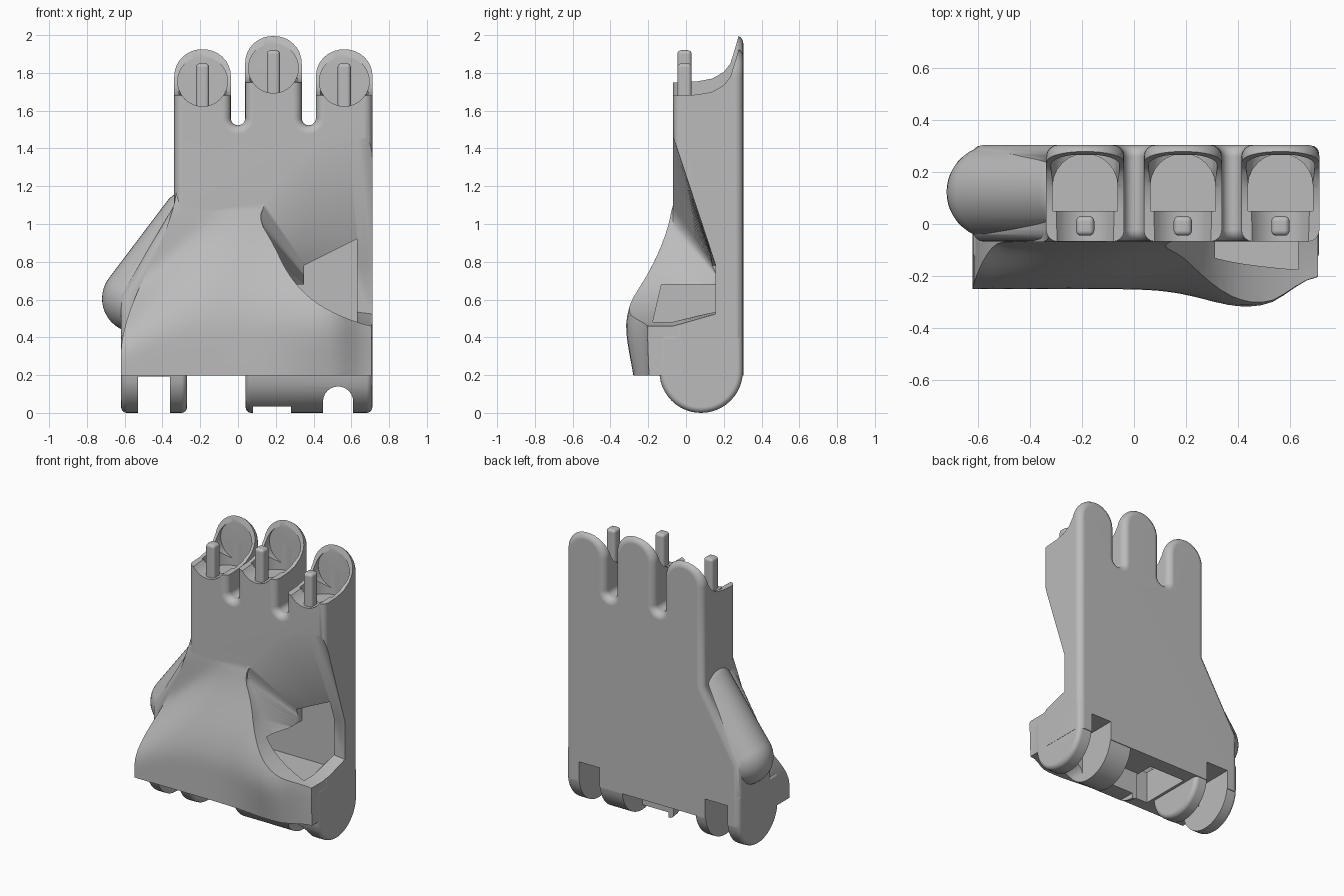
import bpy, bmesh
from math import sin, cos, pi, exp
from mathutils import Matrix, Vector

if "Cube" in bpy.data.objects:
    bpy.data.objects.remove(bpy.data.objects["Cube"], do_unlink=True)

grey = bpy.data.materials.new("plain grey")
grey.use_nodes = True
grey.diffuse_color = (0.5, 0.5, 0.5, 1)
grey.node_tree.nodes["Principled BSDF"].inputs["Base Color"].default_value = (0.5, 0.5, 0.5, 1)


def finish(name, bm, bevel=0):
    bmesh.ops.recalc_face_normals(bm, faces=bm.faces)
    if bevel:
        sharp = [e for e in bm.edges if e.calc_face_angle(0) > 1]
        bmesh.ops.bevel(bm, geom=sharp, offset=bevel, segments=4, profile=0.5,
                        affect='EDGES', clamp_overlap=False)
        bmesh.ops.recalc_face_normals(bm, faces=bm.faces)
    mesh = bpy.data.meshes.new(name)
    bm.to_mesh(mesh)
    bm.free()
    mesh.materials.append(grey)
    obj = bpy.data.objects.new(name, mesh)
    bpy.context.collection.objects.link(obj)
    return obj


def loft(name, rings, bevel=0):
    bm = bmesh.new()
    rows = [[bm.verts.new(p) for p in ring] for ring in rings]
    n = len(rows[0])
    for a, b in zip(rows, rows[1:]):
        for i in range(n):
            j = (i + 1) % n
            bm.faces.new((a[i], a[j], b[j], b[i]))
    bm.faces.new(rows[0])
    bm.faces.new(rows[-1])
    return finish(name, bm, bevel)


def prism_x(name, profile, x0, x1, bevel=0):
    return loft(name, [[(x, y, z) for y, z in profile] for x in (x0, x1)], bevel)


def prism_y(name, profile, y0, y1, bevel=0):
    return loft(name, [[(x, y, z) for x, z in profile] for y in (y0, y1)], bevel)


def box(name, x0, x1, y0, y1, z0, z1, bevel=0):
    return prism_x(name, [(y0, z0), (y1, z0), (y1, z1), (y0, z1)], x0, x1, bevel)


def arc(cx, cz, r, a0, a1, n):
    return [(cx + r * cos(a0 + (a1 - a0) * i / n), cz + r * sin(a0 + (a1 - a0) * i / n))
            for i in range(n + 1)]


def rounded(points, times=2):
    # Corner cutting turns a coarse closed outline into a smooth one
    for _ in range(times):
        cut = []
        for p, q in zip(points, points[1:] + points[:1]):
            p, q = Vector(p), Vector(q)
            cut += [tuple(p.lerp(q, 0.25)), tuple(p.lerp(q, 0.75))]
        points = cut
    return points


def combine(target, tool, operation):
    mod = target.modifiers.new(operation, 'BOOLEAN')
    mod.operation = operation
    mod.solver = 'EXACT'
    mod.object = tool
    bpy.context.view_layer.objects.active = target
    bpy.ops.object.modifier_apply(modifier=mod.name)
    bpy.data.objects.remove(tool, do_unlink=True)


def smooth(t):
    t = max(0, min(1, t))
    return t * t * (3 - 2 * t)


# Palm plate with three round-topped finger stumps
fingers = [(-0.1875, 0), (0.1875, 0.07), (0.5625, 0)]
outline = [(0.7125, 0.1)]
for i in (2, 1, 0):
    cx, up = fingers[i]
    outline += arc(cx, 1.78 + up, 0.15, 0, pi, 16)
    if i:
        outline += arc(cx - 0.1875, 1.56, 0.0375, 0, -pi, 10)
outline += [(-0.3375, 1.1), (-0.62, 0.62), (-0.62, 0.1)]
palm = prism_y("palm", outline, -0.068, 0.304, 0.045)

# Bulging front shell, fading into the plate at the top and over the left edge
rings = []
for k in range(27):
    z = 0.15 + 0.046 * k
    left = -0.62 + 0.3 * smooth((z - 0.3) / 0.95)
    row = []
    for i in range(31):
        u = i / 30
        x = left + (0.706 - left) * u
        edge = max(0, 1 - u / 0.4) ** 2
        top, low = 1.16 - 0.46 * edge, 0.42 - 0.14 * edge
        y = -0.07 - 0.18 * smooth((top - z) / (top - low)) + 0.03 * smooth((z - 1.05) / 0.2)
        y -= 0.07 * exp(-((x - 0.43) / 0.22) ** 2 - ((z - 0.5) / 0.32) ** 2)
        y += 0.06 * smooth((x - 0.5) / 0.2) * smooth((1.1 - z) / 0.5)
        row.append((x, y, z))
    rings.append(row + [(0.706, 0.1, z), (left, 0.1, z)])
combine(palm, loft("front_shell", rings), 'UNION')
combine(palm, box("base_trim", -0.9, 0.9, -0.5, 0.5, 0, 0.197), 'DIFFERENCE')

# Slanted side tube with a round end
bm = bmesh.new()
bmesh.ops.create_uvsphere(bm, u_segments=40, v_segments=20, radius=0.18)
for v in bm.verts:
    if v.co.z > 0.001:
        v.co.z += 0.5
turn = Vector((0.6, 0, 0.8)).to_track_quat('Z', 'Y').to_matrix().to_4x4()
bmesh.ops.transform(bm, matrix=Matrix.Translation((-0.54, 0.123, 0.605)) @ turn, verts=bm.verts)
combine(palm, finish("side_tube", bm), 'UNION')

# Round wrist lugs
lug = arc(0.08, 0.221, 0.221, -pi, 0, 24) + [(0.301, 0.42), (-0.141, 0.42)]
for x0, x1 in ((-0.619, -0.27), (0.04, 0.711)):
    combine(palm, prism_x("wrist_lug", lug, x0, x1, 0.03), 'UNION')

# Inner hollow and its opening at the wrist
hollow = []
for x0, z0, x1, z1, y0 in ((-0.3, 0.42, 0.63, 0.42, -0.19), (-0.3, 0.68, 0.63, 0.68, -0.13),
                           (0.35, 0.68, 0.63, 0.68, -0.1), (0.35, 0.78, 0.63, 0.92, -0.02)):
    hollow.append([(x0, y0, z0), (x1, y0, z1), (x1, 0.2, z1), (x0, 0.2, z0)])
combine(palm, loft("lower_hollow", hollow[:2]), 'DIFFERENCE')
combine(palm, loft("upper_hollow", hollow[2:]), 'DIFFERENCE')
combine(palm, box("wrist_opening", -0.25, 0.03, -0.17, 0.2, 0.1, 0.5), 'DIFFERENCE')

# Deep hinge slots, open at the back
arch = [(0.61, -0.1)] + arc(0.53, 0.06, 0.08, 0, pi, 12) + [(0.45, -0.1)]
combine(palm, prism_y("arch_slot", arch, -0.4, 0.5), 'DIFFERENCE')
combine(palm, box("open_slot", -0.53, -0.36, -0.4, 0.5, -0.1, 0.192), 'DIFFERENCE')
for x0, x1 in ((-0.53, -0.36), (0.45, 0.61)):
    combine(palm, box("back_slot", x0, x1, 0.02, 0.5, -0.1, 0.33), 'DIFFERENCE')
combine(palm, box("lug_relief", 0.08, 0.28, -0.4, 0.5, -0.1, 0.035), 'DIFFERENCE')
combine(palm, box("lug_pocket", 0.02, 0.28, 0.08, 0.5, -0.1, 0.197), 'DIFFERENCE')

# Thumb opening: wide at the front, narrowing into the hollow
front = [(1.0, 1.5), (0.72, 1.47), (0.5, 1.43), (0.32, 1.32), (0.19, 1.17), (0.1, 1.04),
         (0.19, 0.89), (0.26, 0.74), (0.37, 0.61), (0.52, 0.52), (0.72, 0.45), (1.0, 0.41)]
back = [(1.0, 0.8), (0.72, 0.79), (0.6, 0.78), (0.5, 0.78), (0.42, 0.77), (0.34, 0.75),
        (0.36, 0.7), (0.4, 0.64), (0.45, 0.59), (0.53, 0.55), (0.72, 0.52), (1.0, 0.5)]
thumb = [[(x, y, z) for x, z in rounded(ring)]
         for ring, y in ((front, -0.5), (front, -0.069), (back, 0.155))]
combine(palm, loft("thumb_opening", thumb), 'DIFFERENCE')

# Finger sockets: curved back tab, dipped front lip, hole and pin
tab = [(-0.2, 1.68), (-0.04, 1.68), (0.06, 1.685), (0.14, 1.7), (0.2, 1.735), (0.235, 1.78),
       (0.26, 1.86), (0.28, 1.93), (0.29, 2.1), (-0.2, 2.1)]
for cx, up in fingers:
    cut = prism_x("tab_cut", [(y, z + up) for y, z in tab], cx - 0.16, cx + 0.16)
    combine(palm, cut, 'DIFFERENCE')
    scoop = prism_y("scoop", arc(cx, 1.755 + up, 0.132, 0, 2 * pi * 31 / 32, 31), -0.3, 0.265)
    combine(palm, scoop, 'DIFFERENCE')
    hole = [(cx - 0.125, 0.05), (cx + 0.125, 0.05)] + arc(cx, 0.145, 0.125, 0, pi, 12)
    hole = loft("hole", [[(x, y, z + up) for x, y in hole] for z in (1.58, 1.75)])
    combine(palm, hole, 'DIFFERENCE')
    box("finger_pin", cx - 0.035, cx + 0.035, -0.045, 0.03, 1.58 + up, 1.85 + up, 0.02)

for obj in bpy.context.collection.objects:
    if obj.type == 'MESH' and obj.name.startswith(("palm", "finger_pin")):
        bpy.ops.object.select_all(action='DESELECT')
        obj.select_set(True)
        bpy.context.view_layer.objects.active = obj
        bpy.ops.object.shade_smooth_by_angle(angle=0.6)
        obj.modifiers.new("even_shading", 'WEIGHTED_NORMAL').keep_sharp = True
